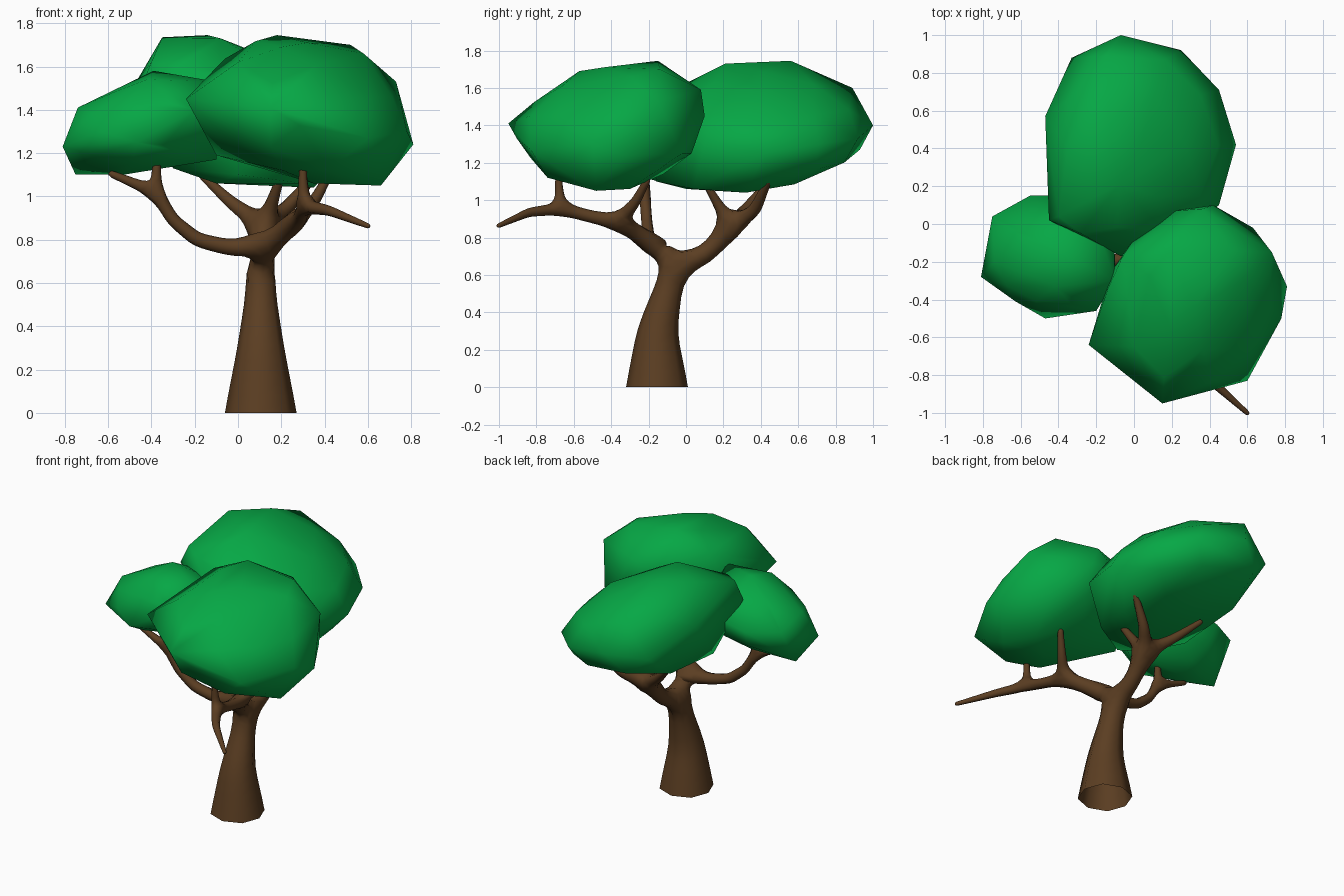
import bpy, bmesh
from mathutils import Vector

if "Cube" in bpy.data.objects:
    bpy.data.objects.remove(bpy.data.objects["Cube"])


def material(name, color):
    m = bpy.data.materials.new(name)
    m.diffuse_color = (*color, 1)
    m.use_nodes = True
    m.node_tree.nodes["Principled BSDF"].inputs["Base Color"].default_value = m.diffuse_color
    return m


bark = material("bark_brown", (0.105, 0.048, 0.016))
leaf = material("leaf_green", (0.002, 0.39, 0.06))


def add_object(name, mesh, mat):
    ob = bpy.data.objects.new(name, mesh)
    bpy.context.collection.objects.link(ob)
    mesh.materials.append(mat)
    return ob


# Trunk and limbs: a skeleton of paths, each point (x, y, z, radius)
verts, edges, radii = [], [], []


def limb(start, *pts):
    """Grow a chain from vertex index start, return indices of new points."""
    ids = []
    for x, y, z, r in pts:
        verts.append((x, y, z))
        radii.append(r)
        i = len(verts) - 1
        if start is not None:
            edges.append((start, i))
        start = i
        ids.append(i)
    return ids


trunk = limb(None, (.105, -.155, -.3, .235), (.105, -.155, 0, .182), (.105, -.155, .3, .118),
             (.105, -.085, .56, .074), (.105, -.06, .65, .064))
fork = trunk[-1]
# back limb with three twigs
back = limb(fork, (.11, .1, .705, .056), (.12, .25, .86, .052))
limb(back[-1], (-.03, .34, .97, .033), (-.18, .45, 1.11, .018))
limb(back[-1], (.16, .17, .98, .03), (.2, .1, 1.1, .018))
limb(back[-1], (.23, .37, .95, .035), (.38, .45, 1.13, .018))
# front limb with two twigs and a long bare tip
front = limb(fork, (.12, -.17, .765, .058), (.27, -.36, .885, .046),
             (.29, -.5, .91, .036), (.305, -.67, .955, .036))
limb(front[1], (.36, -.27, .99, .028), (.43, -.2, 1.12, .018))
limb(front[-1], (.3, -.68, 1.08, .022), (.3, -.68, 1.21, .018))
limb(front[-1], (.42, -.84, .935, .026), (.61, -1.01, .86, .013))
# left limb with two twigs
left = limb(front[0], (-.05, -.19, .765, .04), (-.19, -.2, .80, .036),
            (-.3, -.21, .89, .032), (-.38, -.22, 1.02, .032))
limb(left[-1], (-.375, -.22, 1.17, .018))
limb(left[-1], (-.6, -.21, 1.11, .016))

me = bpy.data.meshes.new("skeleton")
me.from_pydata(verts, edges, [])
skeleton = add_object("skeleton", me, bark)
skeleton.modifiers.new("Skin", "SKIN")
for sv, r in zip(me.skin_vertices[0].data, radii):
    sv.radius = (r, r)
skeleton.modifiers.new("Subsurf", "SUBSURF").levels = 1
dg = bpy.context.evaluated_depsgraph_get()
bm = bmesh.new()
bm.from_mesh(bpy.data.meshes.new_from_object(skeleton.evaluated_get(dg)))
bpy.data.objects.remove(skeleton)
# trim the trunk flat at the ground
bmesh.ops.bisect_plane(bm, geom=bm.verts[:] + bm.edges[:] + bm.faces[:],
                       plane_co=(0, 0, 0), plane_no=(0, 0, 1), clear_inner=True)
bmesh.ops.recalc_face_normals(bm, faces=bm.faces[:])
for f in bm.faces:
    f.smooth = True
    f.material_index = 0
me = bpy.data.meshes.new("trunk_and_branches")
bm.to_mesh(me)
bm.free()
me.materials.clear()
add_object("trunk_and_branches", me, bark)


# Foliage: a tilted ellipsoid core wrapped together with its outer corners
def crown(name, center, half, tilt, corners):
    bm = bmesh.new()
    bmesh.ops.create_icosphere(bm, subdivisions=2, radius=0.92)
    for v in bm.verts:
        x, y, z = (v.co[i] * half[i] for i in range(3))
        v.co = Vector(center) + Vector((x, y, z + tilt[0] * x + tilt[1] * y))
    pts = [v.co.copy() for v in bm.verts
           if min((v.co - Vector(c)).length for c in corners) > 0.12]
    bm.clear()
    for p in pts + corners:
        bm.verts.new(p)
    bmesh.ops.convex_hull(bm, input=bm.verts[:])
    bmesh.ops.delete(bm, geom=[v for v in bm.verts if not v.link_faces], context="VERTS")
    bmesh.ops.recalc_face_normals(bm, faces=bm.faces[:])
    for f in bm.faces:
        f.smooth = True
    me = bpy.data.meshes.new(name)
    bm.to_mesh(me)
    bm.free()
    return add_object(name, me, leaf)


crown("left_foliage", (-.43, -.17, 1.33), (.37, .32, .22), (.15, 0), [
    (-.81, -.28, 1.23), (-.75, .04, 1.36), (-.74, -.2, 1.41), (-.55, .15, 1.35),
    (-.39, -.15, 1.58), (-.47, -.5, 1.25), (-.2, -.46, 1.4), (-.75, -.12, 1.1),
    (-.53, -.15, 1.1), (-.1, -.2, 1.17), (-.1, -.3, 1.53), (-.42, -.33, 1.54),
    (-.3, .15, 1.4)])
crown("right_foliage", (.285, -.425, 1.4), (.52, .52, .33), (-.18, .15), [
    (.81, -.33, 1.24), (-.24, -.64, 1.45), (.15, -.95, 1.41), (.6, -.83, 1.27),
    (.42, .1, 1.45), (.18, -.15, 1.745), (.52, -.14, 1.7), (.2, -.57, 1.69),
    (.73, -.15, 1.53), (.66, -.48, 1.05), (.35, -.45, 1.06), (-.1, -.3, 1.19),
    (.78, -.5, 1.3), (.42, -.74, 1.12), (.36, .08, 1.59), (.42, .03, 1.25),
    (-.14, -.35, 1.55), (0, -.08, 1.42), (.22, .07, 1.5), (.3, -.12, 1.14),
    (.58, -.3, 1.66), (.32, -.44, 1.71), (0, -.65, 1.62), (.63, -.02, 1.25),
    (-.12, -.25, 1.4), (.55, -.3, 1.06)])
crown("back_foliage", (.035, .415, 1.39), (.5, .58, .32), (-.28, 0), [
    (-.07, 1, 1.4), (-.33, .88, 1.38), (-.47, .57, 1.53), (-.45, .02, 1.5),
    (-.07, -.17, 1.4), (.45, .1, 1.3), (.54, .42, 1.25), (.45, .71, 1.3),
    (.25, .92, 1.33), (-.35, .4, 1.735), (-.14, .56, 1.745), (-.08, .21, 1.73),
    (.35, .32, 1.04), (.3, .04, 1.06), (-.1, 0, 1.06), (-.15, .89, 1.6),
    (0, -.16, 1.1), (-.4, .04, 1.62), (-.3, .6, 1.17), (-.2, .93, 1.27),
    (-.3, .13, 1.13), (-.28, -.05, 1.6)])
